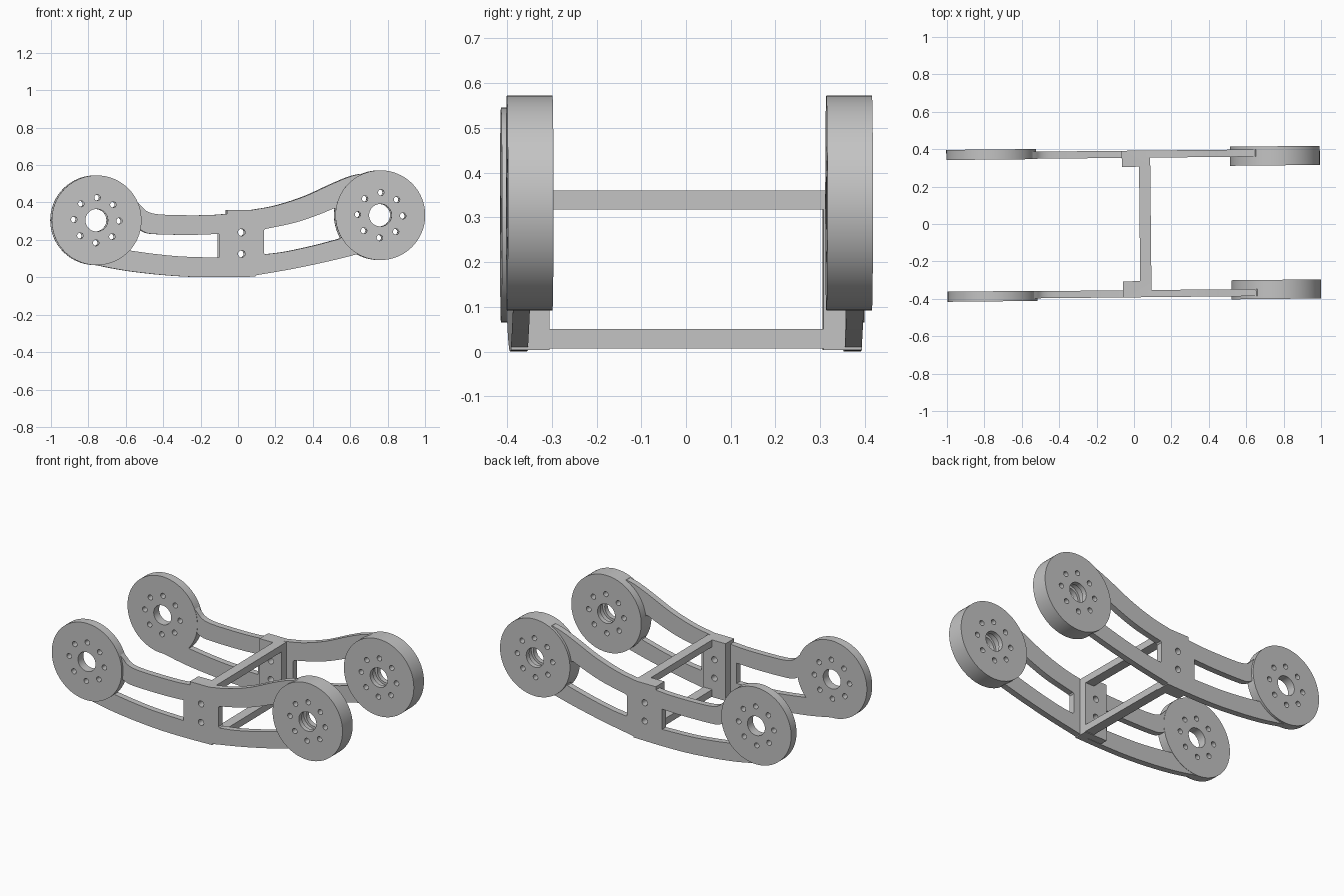
import bpy, bmesh, math
from mathutils import Vector, Matrix

cube = bpy.data.objects.get("Cube")
if cube:
    bpy.data.objects.remove(cube)

grey = bpy.data.materials.new("plain grey")
grey.use_nodes = True
COLOUR = (0.55, 0.55, 0.55, 1)
grey.diffuse_color = COLOUR
grey.node_tree.nodes["Principled BSDF"].inputs["Base Color"].default_value = COLOUR
YAW = 0.01  # the whole frame sits very slightly turned


def make(name, bm):
    bmesh.ops.recalc_face_normals(bm, faces=bm.faces)
    mesh = bpy.data.meshes.new(name)
    bm.to_mesh(mesh)
    bm.free()
    mesh.materials.append(grey)
    ob = bpy.data.objects.new(name, mesh)
    bpy.context.collection.objects.link(ob)
    return ob


def smooth_path(pts, steps=5):
    """Rounded path through a few (x, z) points."""
    p = [Vector(q) for q in pts]
    p = [2 * p[0] - p[1]] + p + [2 * p[-1] - p[-2]]
    out = []
    for a, b, c, d in zip(p, p[1:], p[2:], p[3:]):
        for i in range(steps):
            t = i / steps
            out.append(0.5 * (2 * b + (c - a) * t + (2 * a - 5 * b + 4 * c - d) * t * t
                              + (3 * b - a - 3 * c + d) * t ** 3))
    return out + [p[-2]]


def slab(name, outline, y0, y1):
    """Extrude an (x, z) outline between two depths."""
    bm = bmesh.new()
    face = bm.faces.new([bm.verts.new((x, y0, z)) for x, z in outline])
    ext = bmesh.ops.extrude_face_region(bm, geom=[face])["geom"]
    bmesh.ops.translate(bm, vec=(0, y1 - y0, 0),
                        verts=[v for v in ext if isinstance(v, bmesh.types.BMVert)])
    return make(name, bm)


def box(name, x0, x1, y0, y1, z0, z1):
    return slab(name, [(x0, z0), (x1, z0), (x1, z1), (x0, z1)], y0, y1)


def pins(name, centres, radius):
    """Cutters for drilled holes, running along y."""
    bm = bmesh.new()
    for x, z in centres:
        m = Matrix.Translation((x, 0, z)) @ Matrix.Rotation(math.pi / 2, 4, 'X')
        bmesh.ops.create_cone(bm, cap_ends=True, segments=20, radius1=radius,
                              radius2=radius, depth=2, matrix=m)
    return make(name, bm)


def combine(ob, other, operation):
    mod = ob.modifiers.new("combine", 'BOOLEAN')
    mod.operation, mod.object, mod.solver = operation, other, 'EXACT'
    bpy.context.view_layer.update()
    old = ob.data
    result = bpy.data.meshes.new_from_object(
        ob.evaluated_get(bpy.context.evaluated_depsgraph_get()))
    ob.modifiers.clear()
    ob.data = result
    bpy.data.meshes.remove(old)
    bpy.data.objects.remove(other)


def finish(ob):
    ob.rotation_euler.z = YAW
    bpy.ops.object.select_all(action='DESELECT')
    ob.select_set(True)
    bpy.context.view_layer.objects.active = ob
    bpy.ops.object.shade_smooth_by_angle(angle=math.radians(30))


def disc(name, x, z, y0, y1, side, groove):
    """Hub disc with a centre bore and a ring of eight bolt holes."""
    profile = [(0.06, y0), (0.24, y0), (0.24, y1), (0.06, y1)]
    if groove:
        a, b = y0 + 0.03, y1 - 0.03
        profile += [(0.06, b), (0.075, b), (0.075, a), (0.06, a)]
    bm = bmesh.new()
    vs = [bm.verts.new((x + r, side * y, z)) for r, y in profile]
    edges = [bm.edges.new((vs[i - 1], vs[i])) for i in range(len(vs))]
    bmesh.ops.spin(bm, geom=vs + edges, cent=(x, 0, z), axis=(0, 1, 0),
                   angle=math.tau, steps=80)
    bmesh.ops.remove_doubles(bm, verts=bm.verts, dist=0.0002)
    ob = make(name, bm)
    ring = [(x + 0.121 * math.cos(k * math.pi / 4 - 0.03),
             z + 0.121 * math.sin(k * math.pi / 4 - 0.03)) for k in range(8)]
    combine(ob, pins("bolt_cutter", ring, 0.016), 'DIFFERENCE')
    finish(ob)


# Arm outline: upper edge, right end, lower edge, left end
upper = (smooth_path([(-0.56, 0.42), (-0.525, 0.385), (-0.49, 0.353), (-0.43, 0.337),
                      (-0.3, 0.332), (-0.15, 0.333), (-0.03, 0.342)])
         + smooth_path([(0.07, 0.36), (0.2, 0.384), (0.35, 0.432), (0.5, 0.5),
                        (0.59, 0.537), (0.65, 0.553)]))
lower = smooth_path([(0.64, 0.125), (0.5, 0.09), (0.3, 0.047), (0.1, 0.012), (0.06, 0.003),
                     (-0.2, 0.001), (-0.4, 0.012), (-0.6, 0.035), (-0.77, 0.067)])
arm_outline = (upper + [(0.68, 0.54), (0.59, 0.335), (0.68, 0.13)] + lower
               + [(-0.75, 0.12), (-0.6, 0.21), (-0.59, 0.36)])

# Openings between the upper and lower bars of each arm
left_opening = (smooth_path([(-0.56, 0.28), (-0.5, 0.24), (-0.43, 0.23), (-0.25, 0.227),
                             (-0.105, 0.232)])
                + smooth_path([(-0.105, 0.105), (-0.3, 0.111), (-0.45, 0.125), (-0.58, 0.143)]))
right_opening = (smooth_path([(0.142, 0.258), (0.3, 0.292), (0.42, 0.332), (0.505, 0.367)])
                 + [(0.516, 0.368), (0.525, 0.35), (0.55, 0.22), (0.545, 0.208)]
                 + smooth_path([(0.53, 0.203), (0.4, 0.169), (0.25, 0.137), (0.142, 0.123)])
                 + [(0.135, 0.13), (0.135, 0.25)])

for side, label in ((-1, "front"), (1, "back")):
    arm = slab(label + "_arm", arm_outline, side * 0.354, side * 0.392)
    block = box("mounting_block", -0.062, 0.09, side * 0.306, side * 0.392, 0.003, 0.36)
    combine(arm, block, 'UNION')
    for opening in (left_opening, right_opening):
        # openings reach only through the arm plate
        combine(arm, slab("opening_cutter", opening, side * 0.2, side * 0.5), 'DIFFERENCE')
    combine(arm, pins("screw_cutter", [(0.015, 0.24), (0.015, 0.125)], 0.019), 'DIFFERENCE')
    finish(arm)
    disc(label + "_thin_disc", -0.76, 0.305, 0.352, 0.406, side, False)
    disc(label + "_thick_disc", 0.757, 0.332, 0.306, 0.408, side, True)

# Cross beams joining the two arms
for label, z0, z1 in (("lower", 0.007, 0.05), ("upper", 0.317, 0.36)):
    finish(box(label + "_cross_beam", 0.03, 0.09, -0.31, 0.31, z0, z1))
